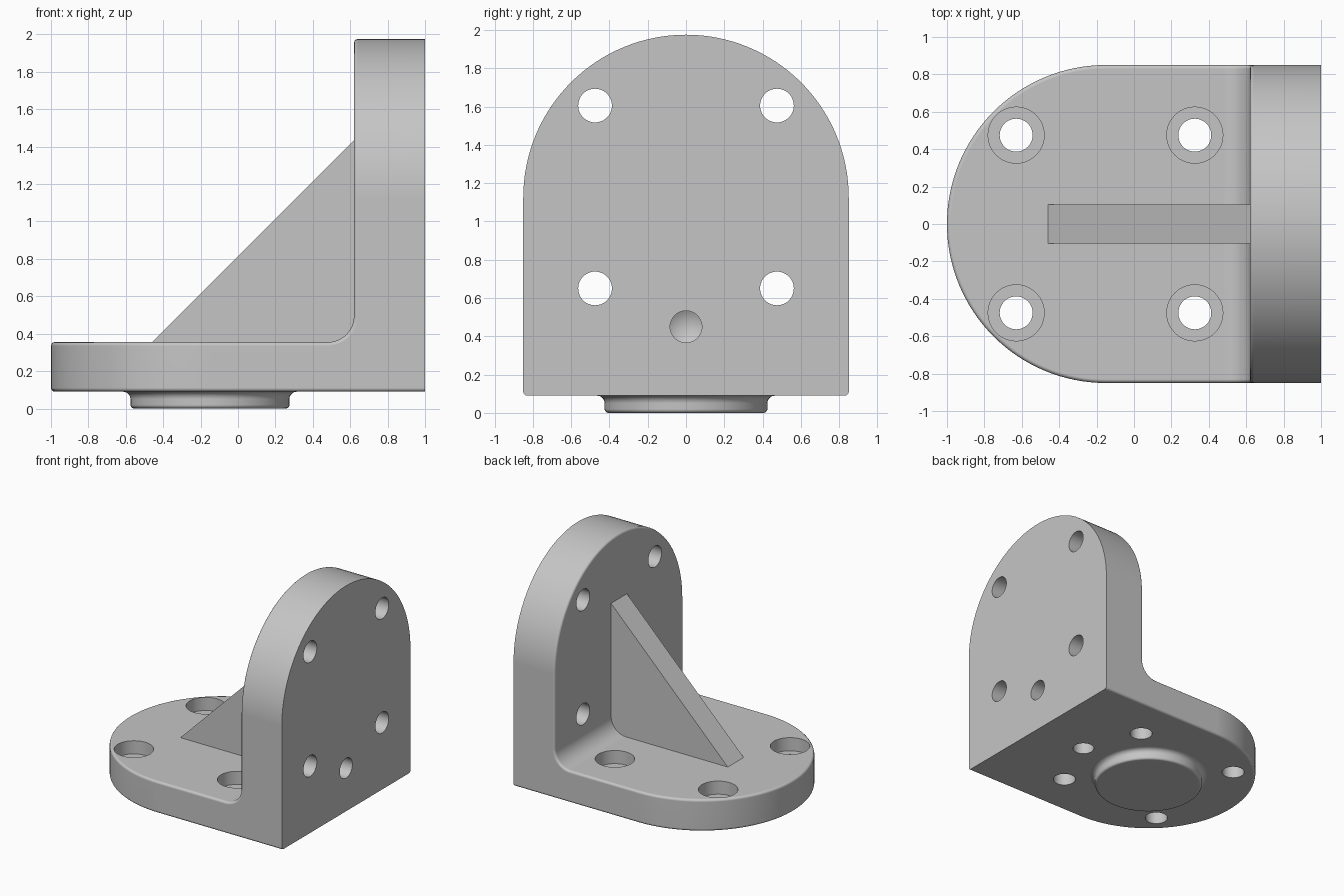
import bpy, bmesh
from math import cos, sin, pi, radians
from mathutils import Matrix, Vector

start_cube = bpy.data.objects.get("Cube")
if start_cube:
    bpy.data.objects.remove(start_cube, do_unlink=True)

metal = bpy.data.materials.new("cast grey")
metal.use_nodes = True
grey = (0.56, 0.56, 0.56, 1)
metal.diffuse_color = grey
metal.node_tree.nodes["Principled BSDF"].inputs["Base Color"].default_value = grey

# Main sizes
R = 0.85            # half width and end radius
FLOOR, TOP = 0.09, 0.355
WALL = 0.62         # inner face of the upright
FILLET = 0.14
HOLE = 0.475        # half spacing of the bolt holes


def finish(bm, name):
    bmesh.ops.recalc_face_normals(bm, faces=bm.faces)
    mesh = bpy.data.meshes.new(name)
    bm.to_mesh(mesh)
    bm.free()
    mesh.materials.append(metal)
    obj = bpy.data.objects.new(name, mesh)
    bpy.context.collection.objects.link(obj)
    return obj


def arc(cx, cy, r, a0, a1, n):
    angles = [radians(a0 + (a1 - a0) * i / n) for i in range(n + 1)]
    return [(cx + r * cos(a), cy + r * sin(a)) for a in angles]


def prism(name, outline, axis, lo, hi):
    """Extrude a flat outline along one axis."""
    def place(p, d):
        coords = list(p)
        coords.insert("XYZ".index(axis), d)
        return coords
    bm = bmesh.new()
    face = bm.faces.new([bm.verts.new(place(p, lo)) for p in outline])
    new = bmesh.ops.extrude_face_region(bm, geom=[face])["geom"]
    move = Vector(place((0, 0), hi - lo))
    bmesh.ops.translate(bm, vec=move, verts=[v for v in new if isinstance(v, bmesh.types.BMVert)])
    return finish(bm, name)


def lathe(name, profile, matrix, steps=48):
    """Revolve (radius, height) points about the local z axis."""
    bm = bmesh.new()
    verts = [bm.verts.new((r, 0, h)) for r, h in profile]
    edges = [bm.edges.new(pair) for pair in zip(verts, verts[1:])]
    bmesh.ops.spin(bm, geom=verts + edges, cent=(0, 0, 0), axis=(0, 0, 1),
                   angle=2 * pi, steps=steps)
    bmesh.ops.remove_doubles(bm, verts=bm.verts, dist=0.0001)
    bm.transform(matrix)
    return finish(bm, name)


def boolean(obj, cutter, operation):
    mod = obj.modifiers.new("cut", "BOOLEAN")
    mod.operation = operation
    mod.solver = "EXACT"
    mod.object = cutter
    bpy.context.view_layer.objects.active = obj
    bpy.ops.object.modifier_apply(modifier=mod.name)
    bpy.data.objects.remove(cutter, do_unlink=True)


def smooth(obj):
    bpy.ops.object.select_all(action="DESELECT")
    obj.select_set(True)
    bpy.context.view_layer.objects.active = obj
    bpy.ops.object.shade_smooth_by_angle(angle=radians(36))
    mod = obj.modifiers.new("even shading", "WEIGHTED_NORMAL")
    mod.keep_sharp = True


# Angle body: filleted L section trimmed to a round foot and an arched upright
section = [(-1.1, FLOOR), (1, FLOOR), (1, 2.1), (WALL, 2.1)]
section += arc(WALL - FILLET, TOP + FILLET, FILLET, 0, -90, 10) + [(-1.1, TOP)]
bracket = prism("angle_bracket", section, "Y", -0.95, 0.95)

foot = [(1.2, -R), (1.2, R)] + arc(R - 1, 0, R, 90, 270, 64)
boolean(bracket, prism("foot_trim", foot, "Z", -0.5, 2.5), "INTERSECT")
arch = [(-R, -0.5), (R, -0.5)] + arc(0, 1.975 - R, R, 0, 180, 64)
boolean(bracket, prism("arch_trim", arch, "X", -1.5, 1.5), "INTERSECT")

# Soften all edges except those of the flat mounting face
bm = bmesh.new()
bm.from_mesh(bracket.data)
bmesh.ops.remove_doubles(bm, verts=bm.verts, dist=0.0005)
bmesh.ops.dissolve_limit(bm, angle_limit=radians(0.5), verts=bm.verts, edges=bm.edges)
soft = [e for e in bm.edges
        if len(e.link_faces) == 2 and e.calc_face_angle() > radians(40)
        and not all(v.co.x > 0.999 for v in e.verts)]
bmesh.ops.bevel(bm, geom=soft, offset=0.02, offset_type="OFFSET", segments=3,
                profile=0.5, affect="EDGES", clamp_overlap=False)
bm.to_mesh(bracket.data)
bm.free()

# Bolt holes: counterbored in the foot, plain in the upright
bore, sink, seat = 0.088, 0.15, TOP - 0.11
step = [(0, 0), (bore, 0), (bore, seat), (sink, seat), (sink, 0.5), (0, 0.5)]
plain = [(0, 0.4), (bore, 0.4), (bore, 1.2), (0, 1.2)]
along_x = Matrix.Rotation(pi / 2, 4, "Y")
for side in (-HOLE, HOLE):
    for x in (-0.63, 0.325):
        boolean(bracket, lathe("foot_hole", step, Matrix.Translation((x, side, 0))), "DIFFERENCE")
    for z in (0.65, 1.605):
        boolean(bracket, lathe("wall_hole", plain, Matrix.Translation((0, side, z)) @ along_x),
                "DIFFERENCE")

# Blind pin holes with drill-point ends, in the mounting face and underside
drill = [(0, -0.1), (0.083, -0.1), (0.083, 0.16), (0, 0.21)]
into_wall = Matrix.Translation((1, 0, 0.45)) @ Matrix.Rotation(-pi / 2, 4, "Y")
for spot in (into_wall, Matrix.Translation((0.525, 0, FLOOR))):
    boolean(bracket, lathe("pin_hole", drill, spot), "DIFFERENCE")
smooth(bracket)

# Triangular stiffening rib
rib = prism("stiffening_rib", [(-0.46, TOP), (WALL, 1.435), (0.65, 1.435), (0.65, 0.335),
                               (-0.46, 0.335)], "Y", -0.105, 0.105)

# Round locating boss with a coved root under the foot
profile = [(0, 0), (0.4, 0)] + arc(0.405, 0.02, 0.02, -75, 0, 4)
profile += arc(0.465, 0.05, 0.04, 180, 90, 6) + [(0.465, 0.11), (0, 0.11)]
boss = lathe("locating_boss", profile, Matrix.Translation((R - 1, 0, 0)), 96)
smooth(boss)
